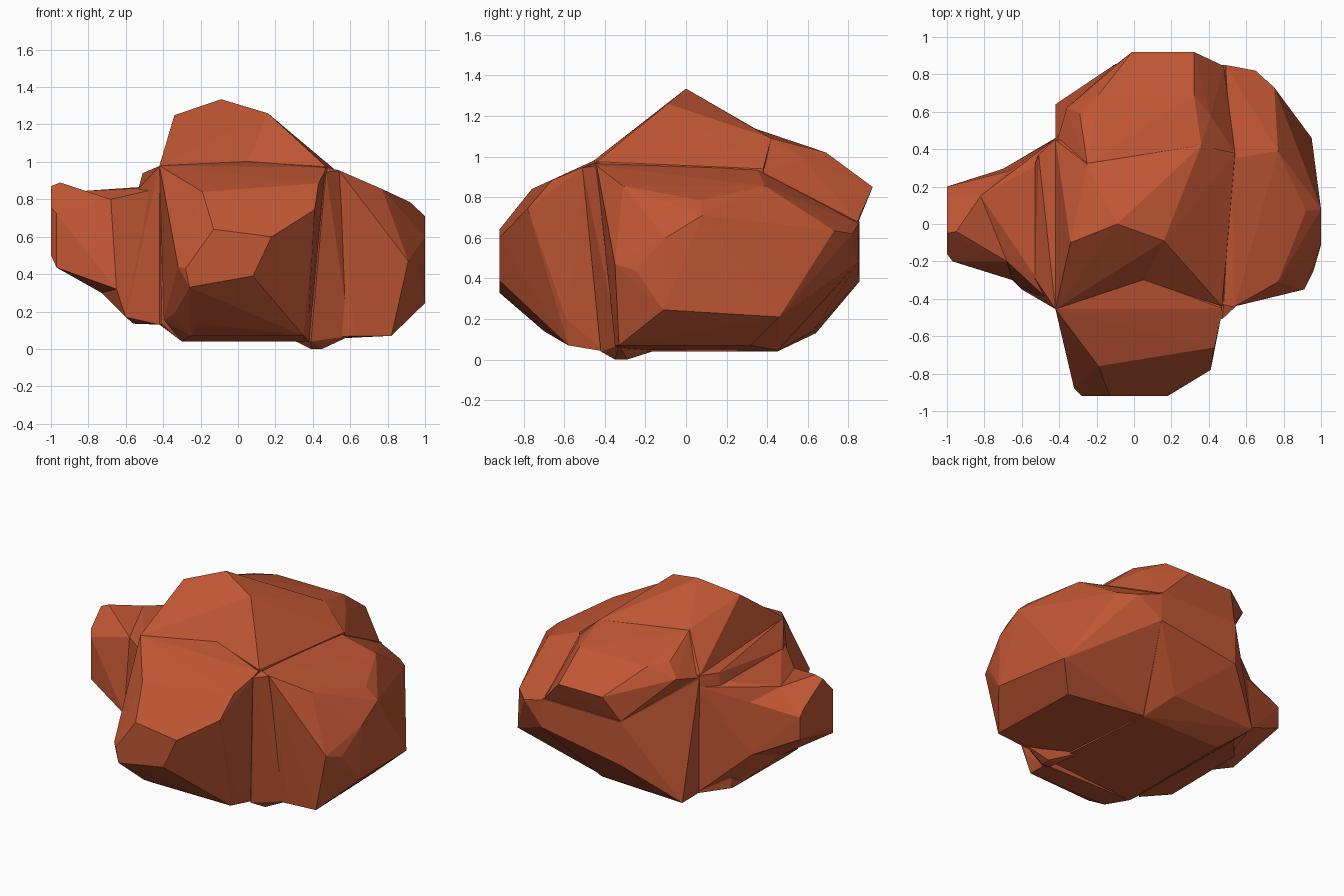
import bpy, bmesh

clay = bpy.data.materials.new("terracotta rock")
clay.diffuse_color = (0.53, 0.093, 0.034, 1)


def chunk(name, points):
    """Convex, flat-faced piece of rock spanning a few corner points."""
    bm = bmesh.new()
    for p in points:
        bm.verts.new(p)
    res = bmesh.ops.convex_hull(bm, input=bm.verts)
    junk = {v for v in res["geom_interior"] + res["geom_unused"]
            if isinstance(v, bmesh.types.BMVert)}
    bmesh.ops.delete(bm, geom=list(junk), context='VERTS')
    bmesh.ops.recalc_face_normals(bm, faces=bm.faces)
    me = bpy.data.meshes.new(name)
    bm.to_mesh(me)
    bm.free()
    me.materials.append(clay)
    ob = bpy.data.objects.new(name, me)
    bpy.context.collection.objects.link(ob)
    return ob


# central mass
core = chunk("boulder", [
    (-.42, -.455, .95), (.45, -.42, .94), (-.42, -.44, .14), (.37, -.35, .04),
    (-.30, -.40, .04), (-.42, .455, .91), (-.42, .64, .13), (-.30, .45, .04), (.30, .45, .04),
    (.20, .63, .145), (-.10, .855, .385), (.49, .85, .48), (-.10, .855, .68), (.49, .85, .68)])

# overhanging cap at the upper back
cap = chunk("back_cap", [
    (-.10, .85, .68), (.48, .845, .68), (-.01, .92, .85), (.32, .92, .85), (-.19, .69, 1.02),
    (.32, .69, 1.02), (-.29, .59, 1.04), (.41, .58, .99), (-.25, .32, 1.145), (.36, .42, 1.09),
    (.34, .22, 1.10), (-.36, .62, .95), (-.41, .45, .91), (.54, .38, .92), (.45, 0, .85),
    (-.30, 0, .70)])

# summit, split so a shallow dent is left on its front
peak_left = chunk("peak_left", [
    (-.34, -.10, 1.25), (-.09, 0, 1.335), (.16, -.09, 1.26), (-.42, -.455, .98), (.05, -.30, 1.0),
    (-.05, .10, 1.24), (-.25, .32, 1.15), (.34, .23, 1.10), (.36, .42, 1.09), (-.42, .45, .93),
    (-.42, -.45, .70), (-.42, .45, .70), (.25, .30, .70)])
peak_right = chunk("peak_right", [
    (.16, -.09, 1.26), (-.03, 0, 1.30), (.47, -.44, .975), (.05, -.30, 1.0), (.36, .42, 1.09),
    (.34, .23, 1.10), (.54, .38, .94), (.05, -.25, .70), (.50, -.43, .80), (.54, .38, .80)])

# front lobe
front = chunk("front_lobe", [
    (-.42, -.455, .98), (.47, -.45, .97), (.465, -.50, .95), (.05, -.295, 1.003),
    (.43, -.66, .885),
    (.41, -.78, .745), (-.19, -.76, .84), (-.13, -.92, .64), (.18, -.92, .60), (-.28, -.92, .43),
    (-.26, -.92, .33), (.08, -.92, .39), (-.32, -.88, .44), (.38, -.59, .20), (-.34, -.60, .19),
    (-.22, -.70, .14), (-.25, -.58, .07), (.35, -.58, .07), (-.30, -.40, .04), (.38, -.40, .04),
    (-.40, -.42, .15), (.30, -.20, .90), (-.30, -.20, .90)])

# narrow seam and foot between the front and right lobes
seam = chunk("front_seam", [
    (.47, -.51, .945), (.54, -.445, .955), (.39, -.42, .04), (.45, -.35, 0), (.39, -.35, 0),
    (.45, -.29, 0), (.40, -.29, 0), (.33, -.30, .07), (.60, -.33, .07), (.30, -.15, .045),
    (.30, -.30, .90), (.48, -.43, .97), (.55, -.30, .90)])

# right lobe
right = chunk("right_lobe", [
    (.54, -.44, .955), (.48, -.43, .965), (.77, -.31, .855), (.91, -.35, .47), (.96, -.25, .44),
    (1, -.11, .245), (.82, -.33, .07), (.63, -.35, .07), (.45, -.35, .06), (.30, -.25, .045),
    (1, .08, .71), (1, -.10, .60), (.92, .07, .785), (.77, .39, .855),
    (.52, .35, .94), (.75, .73, .635), (.65, .82, .62), (.49, .85, .67), (.49, .85, .48),
    (.85, .56, .36), (.95, .46, .21), (.95, .25, .52), (.95, .25, .22),
    (.80, .32, .07), (.70, .45, .15), (.30, .45, .045), (.20, .30, .30)])

# left lobe: blunt tip and root share one cross-section, leaving a dip on top
section = [(-.82, .15, .845), (-.68, -.20, .80), (-.65, -.30, .32), (-.70, .295, .40),
           (-.73, 0, .30), (-.68, .28, .75)]
tip = chunk("left_tip", section + [
    (-1, -.05, .87), (-.95, -.04, .89), (-1, .15, .75), (-1, .20, .70), (-1, .20, .55),
    (-1, -.16, .755), (-.97, -.20, .725), (-1, -.16, .50), (-.97, -.20, .435)])
root = chunk("left_root", section + [
    (-.53, .31, .865), (-.52, -.29, .86), (-.60, -.35, .17), (-.56, .20, .14),
    (-.42, .455, .85), (-.42, .46, .14), (-.42, -.44, .86), (-.42, -.45, .14), (-.20, 0, .5)])

# thin collar where the left lobe meets the core
collar = chunk("left_collar", [
    (-.42, -.455, .978), (-.42, .455, .93), (-.51, .37, .94), (-.53, .32, .865),
    (-.53, -.29, .86), (-.60, -.35, .17), (-.56, -.30, .135), (-.56, .30, .14),
    (-.42, -.45, .13), (-.42, .46, .13), (-.30, -.35, .13), (-.30, .35, .13),
    (-.30, -.35, .95), (-.30, .35, .92)])

# fuse every chunk into one solid
parts = (cap, peak_left, peak_right, front, seam, right, tip, root, collar)
for part in parts:
    m = core.modifiers.new(part.name, 'BOOLEAN')
    m.operation, m.solver, m.object = 'UNION', 'EXACT', part
dg = bpy.context.evaluated_depsgraph_get()
solid = bpy.data.meshes.new_from_object(core.evaluated_get(dg))
core.modifiers.clear()
core.data = solid
for part in parts:
    bpy.data.objects.remove(part)
solid.materials.clear()
solid.materials.append(clay)
for f in solid.polygons:
    f.material_index = 0
    f.use_smooth = False
